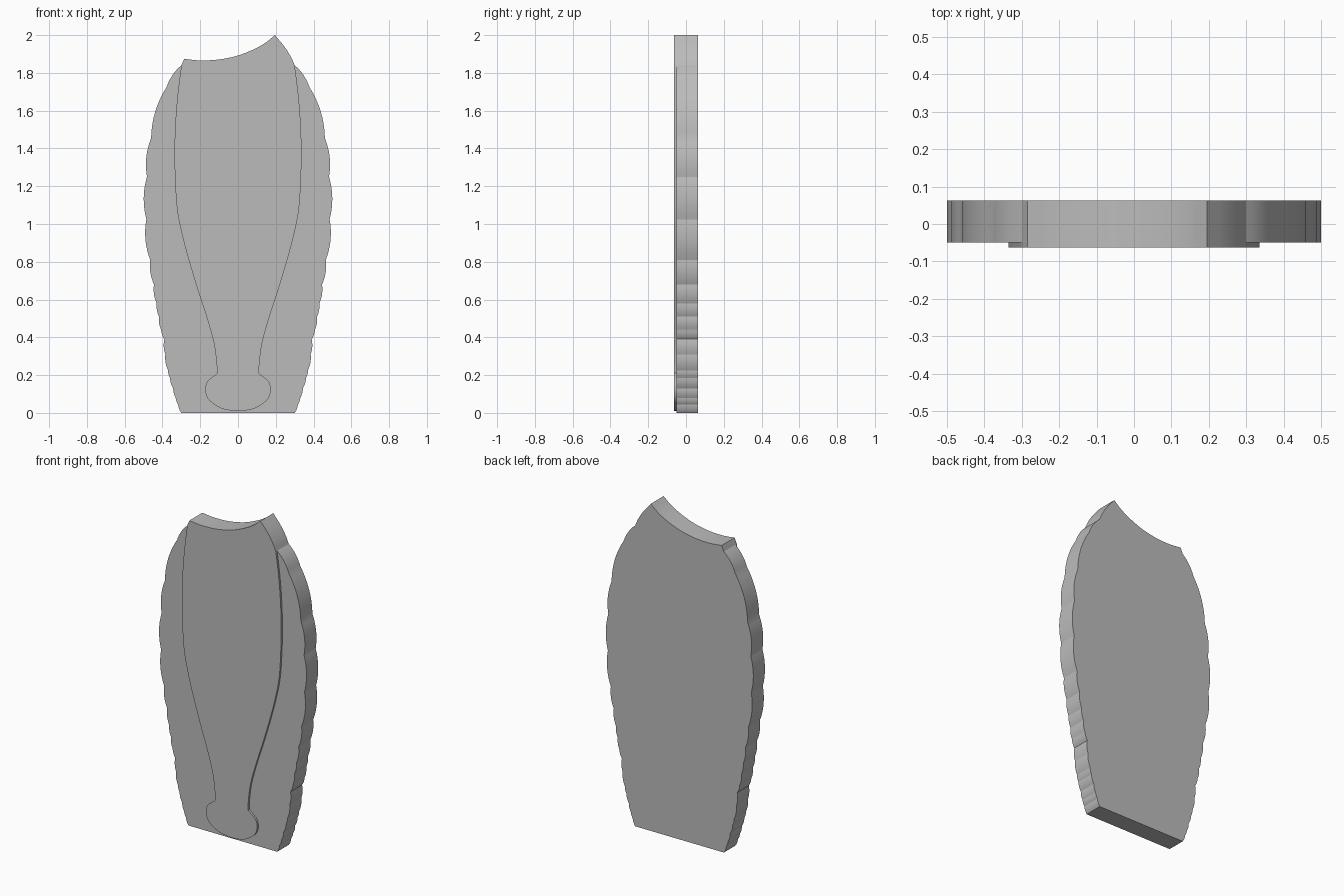
import bpy, bmesh
from mathutils import Vector

if "Cube" in bpy.data.objects:
    bpy.data.objects.remove(bpy.data.objects["Cube"])

BACK, STEP, FRONT = 0.0625, -0.05, -0.0625

grey = bpy.data.materials.new("plain grey")
grey.diffuse_color = (0.5, 0.5, 0.5, 1)
grey.use_nodes = True
grey.node_tree.nodes["Principled BSDF"].inputs["Base Color"].default_value = grey.diffuse_color


def scallops(cusps, n=8, bulge=0.07):
    """Shallow outward arcs between successive cusp points."""
    out = []
    for a, b in zip(cusps, cusps[1:]):
        a, b = Vector(a), Vector(b)
        d = b - a
        normal = Vector((d.y, -d.x))
        for i in range(n):
            t = i / n
            out.append(a + d * t + normal * bulge * 4 * t * (1 - t))
    return out + [Vector(cusps[-1])]


def smooth(pts, n=5):
    """Catmull-Rom curve through the points."""
    p = [Vector(q) for q in pts]
    p = [2 * p[0] - p[1]] + p + [2 * p[-1] - p[-2]]
    out = []
    for a, b, c, d in zip(p, p[1:], p[2:], p[3:]):
        for i in range(n):
            t = i / n
            out.append(0.5 * (2 * b + (c - a) * t + (2 * a - 5 * b + 4 * c - d) * t**2
                              + (3 * b - a - 3 * c + d) * t**3))
    return out + [p[-2]]


def mirror(pts):
    return [Vector((-v.x, v.y)) for v in reversed(pts)]


def slab(name, outline, y0, y1):
    bm = bmesh.new()
    face = bm.faces.new([bm.verts.new((v.x, y0, v.y)) for v in outline])
    ext = bmesh.ops.extrude_face_region(bm, geom=[face])
    for v in ext["geom"]:
        if isinstance(v, bmesh.types.BMVert):
            v.co.y = y1
    bmesh.ops.recalc_face_normals(bm, faces=bm.faces)
    me = bpy.data.meshes.new(name)
    bm.to_mesh(me)
    bm.free()
    me.materials.append(grey)
    ob = bpy.data.objects.new(name, me)
    bpy.context.collection.objects.link(ob)
    bpy.ops.object.select_all(action='DESELECT')
    ob.select_set(True)
    bpy.context.view_layer.objects.active = ob
    bpy.ops.object.shade_smooth_by_angle(angle=0.35)
    return ob


# Scalloped right edge, bottom to top
edge = scallops([(.30, 0), (.317, .045), (.33, .08), (.343, .13), (.36, .185),
                 (.37, .225), (.385, .31), (.39, .39), (.407, .44), (.418, .51),
                 (.431, .58), (.445, .68), (.465, .81), (.485, 1.025), (.482, 1.25),
                 (.46, 1.455), (.378, 1.725), (.30, 1.84)])

# Slanted, hollowed top, right to left
top = smooth([(.30, 1.84), (.28, 1.885), (.245, 1.94), (.195, 2.0)])[1:]
top += smooth([(.195, 2.0), (.15, 1.963), (.09, 1.928), (0, 1.892), (-.1, 1.871),
               (-.2, 1.866), (-.285, 1.874)])[1:]

# Bottle-shaped right edge of the raised panel, foot to top
side = smooth([(0, .01), (.055, .015), (.105, .032), (.155, .07), (.173, .115),
               (.166, .16), (.14, .187), (.115, .205)])[:-1]
side += smooth([(.112, .21), (.114, .27), (.13, .38), (.17, .52), (.222, .68),
                (.28, .88), (.32, 1.06), (.333, 1.24), (.336, 1.4), (.33, 1.56),
                (.318, 1.7), (.30, 1.84)])

slab("scalloped_body", edge + top + mirror(edge), STEP, BACK)
slab("raised_front_panel", side + top + mirror(side)[:-1], FRONT, STEP)
